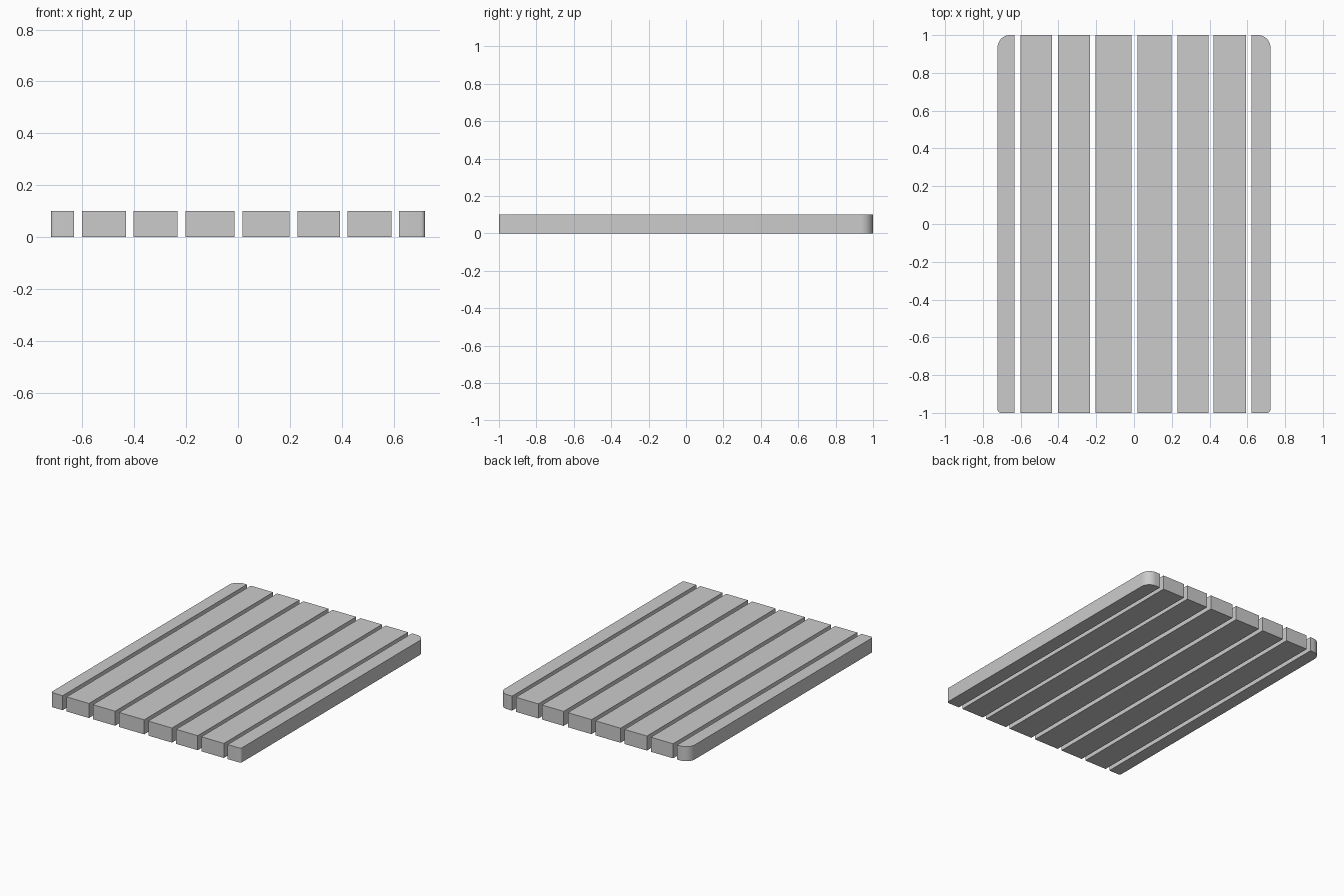
import bpy, bmesh
from math import sin, cos, radians

if "Cube" in bpy.data.objects:
    bpy.data.objects.remove(bpy.data.objects["Cube"])

HALF_LEN, THICK = 1.0, 0.1
BACK_R, FRONT_R = 0.065, 0.016


def corner(cx, cy, r, start, steps):
    """Quarter arc, counter-clockwise from the start angle."""
    return [(cx + r * cos(radians(start + 90 * i / steps)),
             cy + r * sin(radians(start + 90 * i / steps))) for i in range(steps + 1)]


def slat(name, x0, x1, round_side=0):
    """Plank outline extruded upward; round_side -1/1 rounds its outer corners."""
    y = HALF_LEN
    pts = [(x0, -y)] if round_side >= 0 else corner(x0 + FRONT_R, -y + FRONT_R, FRONT_R, 180, 4)
    pts += [(x1, -y)] if round_side <= 0 else corner(x1 - FRONT_R, -y + FRONT_R, FRONT_R, 270, 4)
    pts += [(x1, y)] if round_side <= 0 else corner(x1 - BACK_R, y - BACK_R, BACK_R, 0, 12)
    pts += [(x0, y)] if round_side >= 0 else corner(x0 + BACK_R, y - BACK_R, BACK_R, 90, 12)
    bm = bmesh.new()
    base = bm.faces.new([bm.verts.new((px, py, 0)) for px, py in pts])
    top = bmesh.ops.extrude_face_region(bm, geom=[base], use_keep_orig=True)
    bmesh.ops.translate(bm, vec=(0, 0, THICK),
                        verts=[g for g in top["geom"] if isinstance(g, bmesh.types.BMVert)])
    bmesh.ops.recalc_face_normals(bm, faces=bm.faces)
    mesh = bpy.data.meshes.new(name)
    bm.to_mesh(mesh)
    bm.free()
    obj = bpy.data.objects.new(name, mesh)
    bpy.context.collection.objects.link(obj)
    bpy.ops.object.select_all(action='DESELECT')
    obj.select_set(True)
    bpy.context.view_layer.objects.active = obj
    bpy.ops.object.shade_smooth_by_angle(angle=radians(35))


# Outer slats with rounded corners
slat("left_edge_slat", -0.722, -0.633, -1)
slat("right_edge_slat", 0.622, 0.722, 1)

# Inner slats, slightly uneven in width
inner = [(-0.602, -0.433), (-0.403, -0.234), (-0.203, -0.013),
         (0.018, 0.198), (0.23, 0.394), (0.422, 0.593)]
for i, (a, b) in enumerate(inner):
    slat(f"inner_slat_{i + 1}", a, b)
